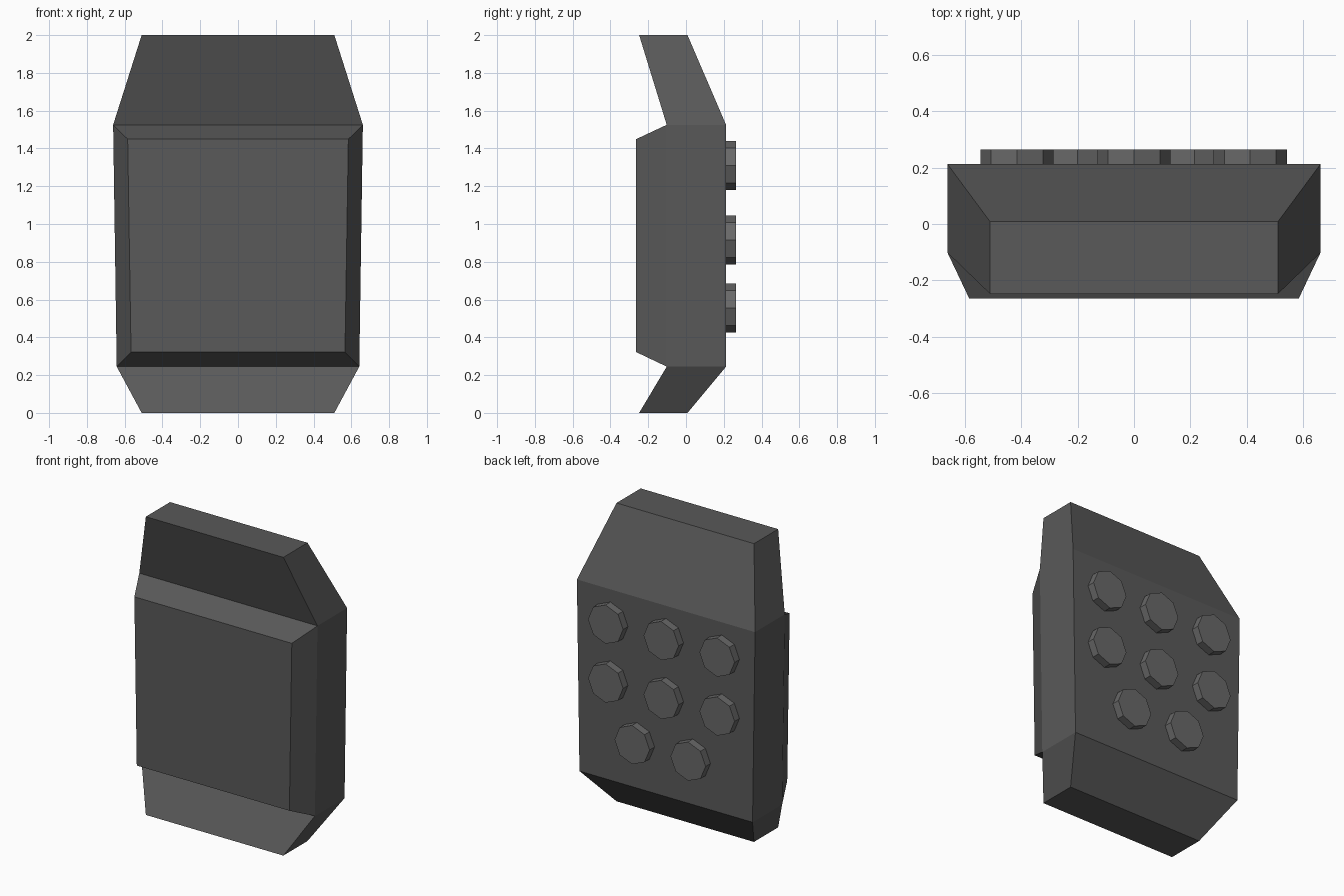
import bpy, bmesh
from math import pi
from mathutils import Matrix

if "Cube" in bpy.data.objects:
    bpy.data.objects.remove(bpy.data.objects["Cube"])


def material(name, v):
    mat = bpy.data.materials.new(name)
    mat.diffuse_color = (v, v, v, 1)
    mat.use_nodes = True
    mat.node_tree.nodes["Principled BSDF"].inputs["Base Color"].default_value = mat.diffuse_color
    return mat


def finish(name, bm, mat):
    bmesh.ops.recalc_face_normals(bm, faces=bm.faces[:])
    mesh = bpy.data.meshes.new(name)
    bm.to_mesh(mesh)
    bm.free()
    mesh.materials.append(mat)
    obj = bpy.data.objects.new(name, mesh)
    bpy.context.collection.objects.link(obj)
    return obj


dark = material("dark_grey", 0.10)
mid = material("mid_grey", 0.14)

# Case: rectangular sections (z, half width, front y, back y) lofted upwards
sections = [(0.0, 0.51, -0.248, 0.008), (0.245, 0.642, -0.102, 0.212),
            (1.525, 0.661, -0.102, 0.212), (2.0, 0.51, -0.248, 0.008)]
bm = bmesh.new()
rings = [[bm.verts.new(p) for p in ((-w, f, z), (w, f, z), (w, b, z), (-w, b, z))]
         for z, w, f, b in sections]
for lo, hi in zip(rings, rings[1:]):
    for i in range(4):
        j = (i + 1) % 4
        face = bm.faces.new((lo[i], lo[j], hi[j], hi[i]))
        if lo is rings[1] and i == 0:
            panel = face
bm.faces.new(rings[0])
bm.faces.new(rings[-1])

# Raised front panel with bevelled rim, grown out of the middle front face
bmesh.ops.recalc_face_normals(bm, faces=bm.faces[:])
bmesh.ops.inset_region(bm, faces=[panel], thickness=0.108)
for v in panel.verts:
    v.co.y = -0.264
finish("case", bm, dark)

# Octagonal buttons on the back: two rows of three and a row of two
rows = [(1.31, (-0.415, 0, 0.412)), (0.915, (-0.415, 0, 0.412)), (0.555, (-0.20, 0.215))]
for r, (z, xs) in enumerate(rows):
    for c, x in enumerate(xs):
        bm = bmesh.new()
        bmesh.ops.create_cone(bm, cap_ends=True, segments=8, radius1=0.13, radius2=0.13,
                              depth=0.062,
                              matrix=Matrix.Translation((x, 0.233, z)) @ Matrix.Rotation(pi / 2, 4, 'X'))
        finish(f"button_{r + 1}_{c + 1}", bm, mid)
